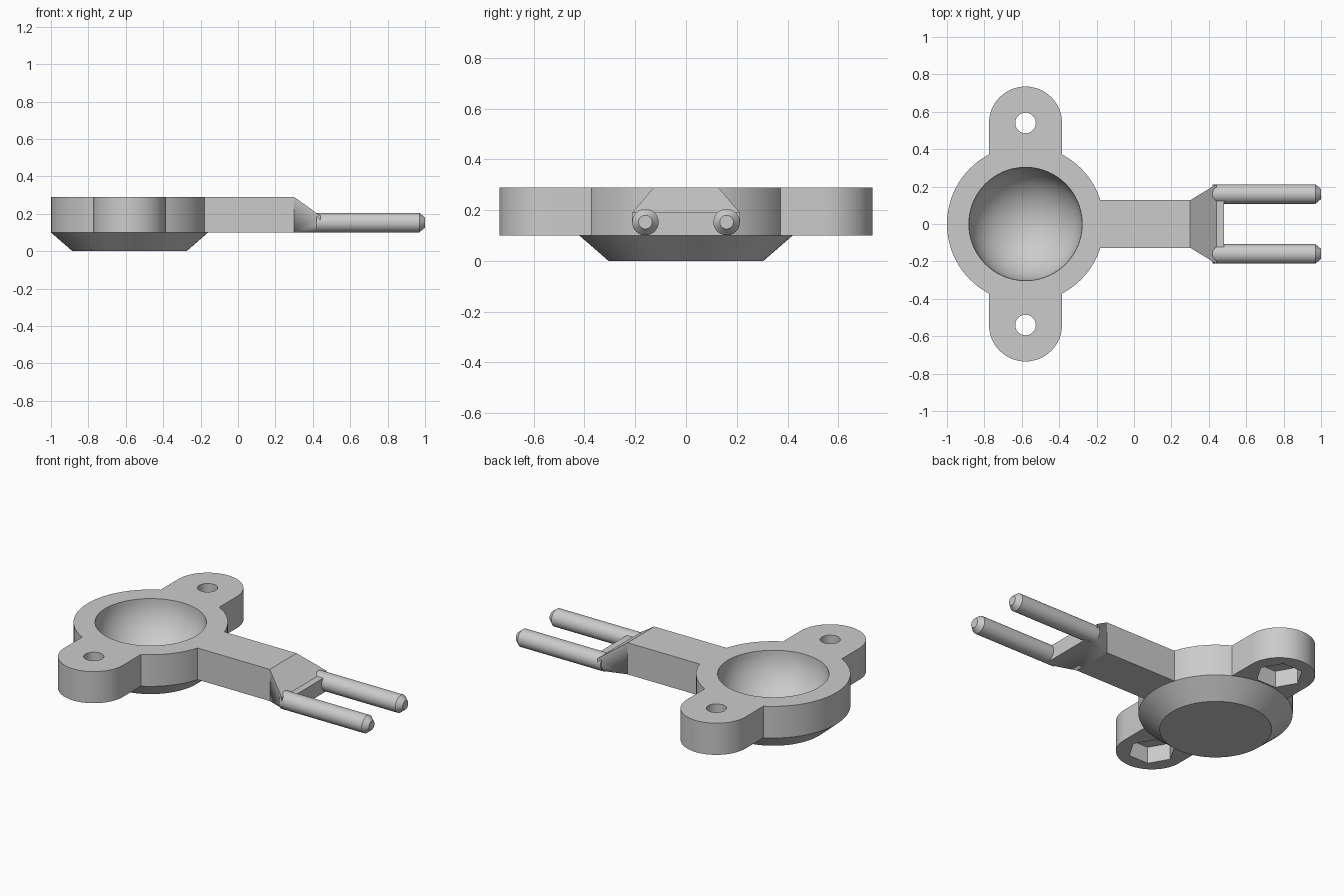
import bpy, bmesh
from math import sin, cos, pi, radians
from mathutils import Matrix, Vector

cube = bpy.data.objects.get("Cube")
if cube:
    bpy.data.objects.remove(cube, do_unlink=True)

grey = bpy.data.materials.new("light grey")
grey.use_nodes = True
COLOUR = (0.6, 0.6, 0.6, 1)
grey.diffuse_color = COLOUR
grey.node_tree.nodes["Principled BSDF"].inputs["Base Color"].default_value = COLOUR

CUP_X = -0.58          # axis of the cup
LOW, TOP = 0.10, 0.29  # plate heights
EAR_Y, EAR_R = 0.54, 0.195
PRONG_Y, PRONG_Z, PRONG_R = 0.16, 0.153, 0.052


def finish(name, bm):
    bmesh.ops.recalc_face_normals(bm, faces=bm.faces)
    mesh = bpy.data.meshes.new(name)
    bm.to_mesh(mesh)
    bm.free()
    mesh.materials.append(grey)
    obj = bpy.data.objects.new(name, mesh)
    bpy.context.collection.objects.link(obj)
    return obj


def activate(obj):
    bpy.ops.object.select_all(action='DESELECT')
    obj.select_set(True)
    bpy.context.view_layer.objects.active = obj


def smooth(obj):
    activate(obj)
    bpy.ops.object.shade_smooth_by_angle(angle=radians(28))


def lathe(name, profile, matrix, steps=96):
    """Spin (radius, height) points round z, then place the result."""
    bm = bmesh.new()
    verts = [bm.verts.new((r, 0, z)) for r, z in profile]
    edges = [bm.edges.new(pair) for pair in zip(verts, verts[1:])]
    bmesh.ops.spin(bm, geom=verts + edges, cent=(0, 0, 0), axis=(0, 0, 1),
                   angle=2 * pi, steps=steps)
    bmesh.ops.remove_doubles(bm, verts=bm.verts, dist=1e-5)
    bmesh.ops.transform(bm, matrix=matrix, verts=bm.verts)
    return finish(name, bm)


def extrude(name, outline, low, high):
    bm = bmesh.new()
    face = bm.faces.new([bm.verts.new((x, y, low)) for x, y in outline])
    top = bmesh.ops.extrude_face_region(bm, geom=[face])["geom"]
    bmesh.ops.translate(bm, vec=(0, 0, high - low),
                        verts=[v for v in top if isinstance(v, bmesh.types.BMVert)])
    return finish(name, bm)


def polygon(x, y, radius, sides):
    return [(x + radius * cos(2 * pi * i / sides), y + radius * sin(2 * pi * i / sides))
            for i in range(sides)]


def combine(obj, other, operation):
    """Apply a boolean and remove the second operand."""
    activate(obj)
    mod = obj.modifiers.new(operation.lower(), 'BOOLEAN')
    mod.operation, mod.solver, mod.object = operation, 'EXACT', other
    bpy.ops.object.modifier_apply(modifier=mod.name)
    bpy.data.objects.remove(other, do_unlink=True)


# Cup: tapered foot, straight rim and round bowl in one profile
bowl = [(0.303 * cos(a), TOP - 0.283 * sin(a)) for a in (i * pi / 40 for i in range(20))]
body = lathe("cup_body", [(0, 0), (0.305, 0), (0.42, LOW), (0.42, TOP)] + bowl
             + [(0, TOP - 0.283)], Matrix.Translation((CUP_X, 0, 0)))

# Mounting ears, with bolt holes and hexagonal nut pockets underneath
for side in (1, -1):
    arc = [(CUP_X + EAR_R * cos(i * pi / 32), side * (EAR_Y + EAR_R * sin(i * pi / 32)))
           for i in range(33)]
    ear = extrude("ear", arc + [(CUP_X - EAR_R, side * 0.335), (CUP_X + EAR_R, side * 0.335)],
                  LOW, TOP)
    combine(body, ear, 'UNION')
    hole = extrude("bolt_hole", polygon(CUP_X, side * EAR_Y, 0.055, 40), 0, 0.4)
    combine(body, hole, 'DIFFERENCE')
    pocket = extrude("nut_pocket", polygon(CUP_X, side * EAR_Y, 0.13, 6), 0.05, 0.2)
    combine(body, pocket, 'DIFFERENCE')

# Straight arm
arm = extrude("arm", [(-0.22, -0.127), (0.3, -0.127), (0.3, 0.127), (-0.22, 0.127)], LOW, TOP)
combine(body, arm, 'UNION')
smooth(body)

# Flared end of the arm, rounded below to meet the prongs
bm = bmesh.new()
for side in (1, -1):
    for z in (LOW, TOP):
        bm.verts.new((0.3, side * 0.127, z))
    bm.verts.new((0.44, side * 0.212, 0.19))
    for i in range(13):
        a = i * pi / 24
        bm.verts.new((0.44, side * (PRONG_Y + PRONG_R * cos(a)), PRONG_Z - 0.053 * sin(a)))
hull = bmesh.ops.convex_hull(bm, input=bm.verts)
bmesh.ops.dissolve_limit(bm, angle_limit=0.01, verts=bm.verts, edges=bm.edges)
smooth(finish("flared_end", bm))

# Bridge between the prongs
extrude("prong_bridge", [(0.435, -PRONG_Y), (0.48, -PRONG_Y), (0.48, PRONG_Y), (0.435, PRONG_Y)],
        LOW, 0.19)

# Prongs with chamfered tips
for side, name in ((1, "left_prong"), (-1, "right_prong")):
    place = Matrix.Translation((0, side * PRONG_Y, PRONG_Z)) @ Matrix.Rotation(pi / 2, 4, 'Y')
    smooth(lathe(name, [(0, 0.42), (PRONG_R, 0.42), (PRONG_R, 0.97), (0.027, 1), (0, 1)],
                 place, 40))
